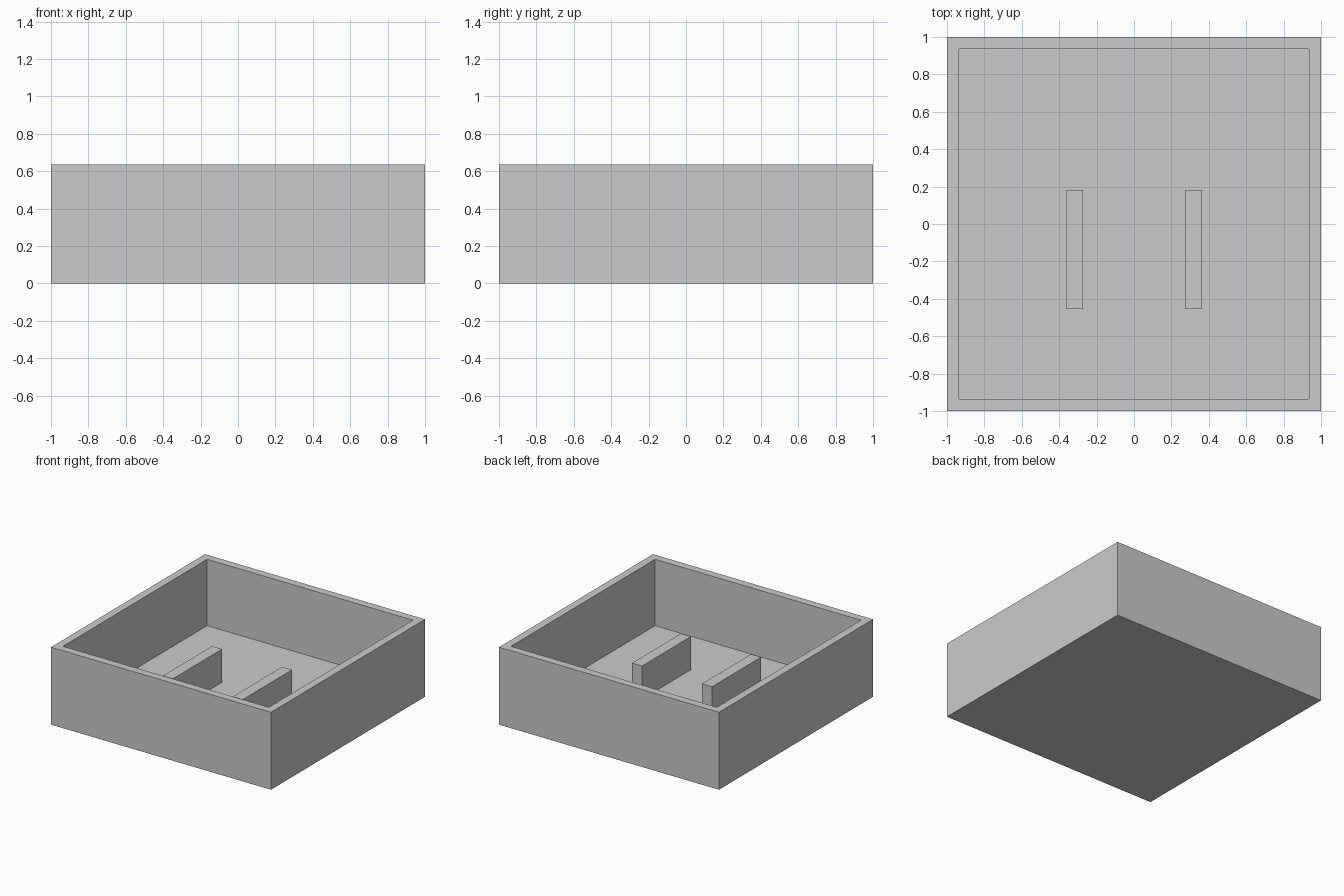
import bpy
import bmesh
from mathutils import Matrix, Vector

if "Cube" in bpy.data.objects:
    bpy.data.objects.remove(bpy.data.objects["Cube"])

U = 1 / 11  # wall thickness; every dimension is a multiple of it


def box(bm, lo, hi):
    lo, hi = Vector(lo), Vector(hi)
    mat = Matrix.Translation((lo + hi) / 2) @ Matrix.Diagonal((*(hi - lo), 1))
    bmesh.ops.create_cube(bm, size=1, matrix=mat)


def finish(bm, name):
    bmesh.ops.recalc_face_normals(bm, faces=bm.faces)
    mesh = bpy.data.meshes.new(name)
    bm.to_mesh(mesh)
    bm.free()
    obj = bpy.data.objects.new(name, mesh)
    bpy.context.collection.objects.link(obj)
    return obj


# Open tray: inset the top of a block and push it down to the floor
bm = bmesh.new()
box(bm, (-1, -1, 0), (1, 1, 7 * U))
bm.faces.ensure_lookup_table()
top = max(bm.faces, key=lambda f: f.calc_center_median().z)
bmesh.ops.inset_region(bm, faces=[top], thickness=U)
well = bmesh.ops.extrude_face_region(bm, geom=[top])
bmesh.ops.delete(bm, geom=[top], context='FACES_ONLY') if top.is_valid else None
verts = [g for g in well["geom"] if isinstance(g, bmesh.types.BMVert)]
bmesh.ops.translate(bm, verts=verts, vec=(0, 0, -6 * U))
finish(bm, "tray")

# Two ribs standing on the floor, mirrored across x
bm = bmesh.new()
box(bm, (3 * U, -5 * U, U), (4 * U, 2 * U, 4 * U))
ribs = finish(bm, "floor_ribs")
ribs.modifiers.new("mirror", 'MIRROR').use_axis[0] = True
